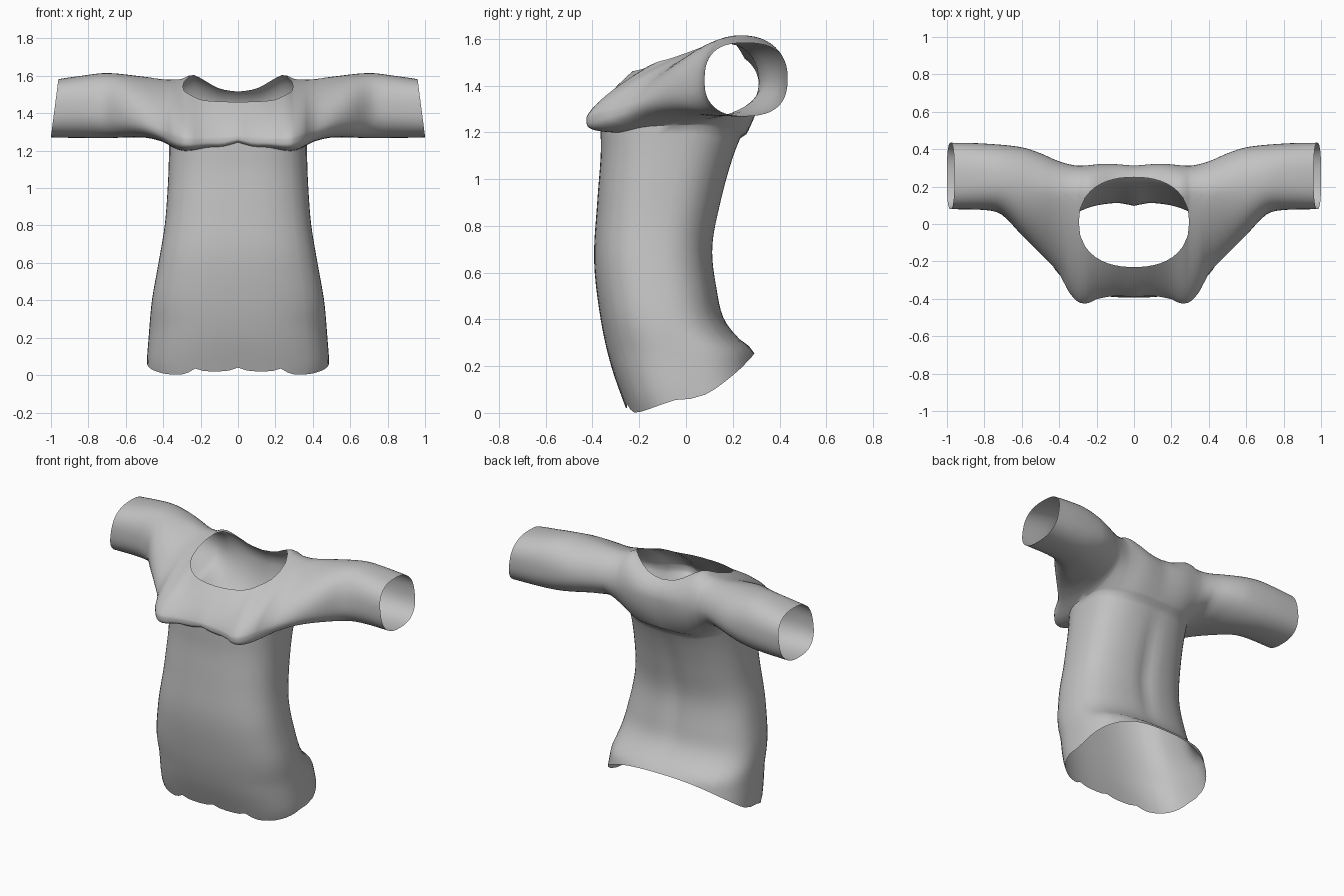
import bpy, bmesh, math

if "Cube" in bpy.data.objects:
    bpy.data.objects.remove(bpy.data.objects["Cube"])


def curve(*pts):
    """Smooth interpolation through (position, value) pairs."""
    n = len(pts)

    def slope(i):
        a, b = pts[max(i - 1, 0)], pts[min(i + 1, n - 1)]
        return (b[1] - a[1]) / (b[0] - a[0])

    def f(x):
        if x <= pts[0][0]:
            return pts[0][1]
        for i in range(n - 1):
            (x0, y0), (x1, y1) = pts[i], pts[i + 1]
            if x <= x1:
                h = x1 - x0
                t = (x - x0) / h
                return ((1 + 2 * t) * (1 - t) ** 2 * y0 + t * t * (3 - 2 * t) * y1
                        + h * t * (1 - t) * ((1 - t) * slope(i) - t * slope(i + 1)))
        return pts[-1][1]
    return f


BODY_W, NECK_W, N = 0.37, 0.295, 12

# Torso outline by height
front_y = curve((0, -.25), (.2, -.32), (.4, -.365), (.65, -.393), (.9, -.38), (1.1, -.365), (1.2, -.365))
back_y = curve((.1, .31), (.2, .302), (.27, .285), (.32, .225), (.4, .165), (.5, .138), (.7, .115),
               (.9, .15), (1.1, .205), (1.25, .265))
half_w = curve((0, .475), (.05, .487), (.2, .478), (.4, .46), (.6, .425), (.8, .392), (1, .376), (1.15, BODY_W), (1.3, BODY_W))

# Yoke and sleeve outline by distance from the middle
chest_y = curve((0, -.39), (.1, -.385), (.2, -.402), (.25, -.425), (.3, -.415), (.35, -.36), (.4, -.265),
                (.5, -.16), (.6, -.06), (.7, .045), (.77, .072), (1, .08))
chest_z = curve((0, 1.275), (.1, 1.265), (.28, 1.265), (.4, 1.3), (.6, 1.38), (.8, 1.42), (1, 1.42))
nape_y = curve((0, .312), (.15, .322), (.3, .312), (.4, .335), (.5, .378), (.6, .41), (.8, .43), (1, .435))
nape_z = curve((0, 1.4), (.3, 1.42), (.6, 1.43), (1, 1.43))
ridge_y = curve((0, .17), (.3, .17), (.4, .175), (.55, .2), (.75, .24), (1, .255))
ridge_z = curve((0, 1.54), (.1, 1.55), (.2, 1.592), (.25, 1.605), (.3, 1.585), (.38, 1.58), (.5, 1.595),
                (.7, 1.615), (.85, 1.6), (1, 1.58))
under_y = curve((0, -.055), (BODY_W, -.055), (.45, .06), (.6, .18), (.75, .24), (1, .255))
under_z = curve((0, 1.0), (.2, 1.06), (.3, 1.15), (BODY_W, 1.23), (.41, 1.25), (.5, 1.27), (.7, 1.268), (1, 1.27))
lip_z = curve((0, 1.235), (.08, 1.208), (.16, 1.21), (.27, 1.197), (.32, 1.205), (BODY_W, 1.23))
neck_front_z = curve((0, 1.46), (.15, 1.466), (.22, 1.48), (NECK_W, 1.53))
# Roundness of each quarter of the section (1 = ellipse, less = squarer, more = straighter)
chest_p = curve((0, 1.6), (.3, 1.5), (.45, 1.4), (.6, 1.1), (.75, .85), (1, .76))
nape_p = curve((0, 1), (.4, 1), (.75, .85), (1, .78))
lip_q = curve((0, .45), (.32, .45), (.5, .75), (.75, .85), (1, .78))
arm_q = curve((0, 1), (.4, 1), (.75, .85), (1, .78))


def sq(u, n):
    return max(0, 1 - min(u, 1) ** n) ** (1 / n)


def body_point(u, z, back):
    f, b = front_y(z), back_y(z)
    mid, half = (f + b) / 2, (b - f) / 2
    y = mid + (half if back else -half) * sq(u, 2.6 + max(0, .35 - z))
    x = u * half_w(z)
    if back:  # shallow furrow down the spine
        y -= .018 * math.exp(-(x / .05) ** 2) * max(0, math.sin(math.pi * min(max((z - .3) / .9, 0), 1)))
    return (x, y, z)


def cut_angle(ratio, p):
    return min(max(ratio, 0), 1) ** (1 / p)


def power(v, p):
    return v ** p if v > 1e-9 else 0


def side_mid(x, back):
    return (nape_y(x), nape_z(x)) if back else (chest_y(x), chest_z(x))


def upper(x, a):
    """Point on the upper section: a runs from chest (-90) over the ridge to nape (+90)."""
    back = a > 0
    p = nape_p(x) if back else chest_p(x)
    my, mz = side_mid(x, back)
    ty, tz = ridge_y(x), ridge_z(x)
    s, c = power(abs(math.sin(a)), p), power(math.cos(a), p)
    return (ty + (my - ty) * s, mz + (tz - mz) * c)


def upper_angle(x, y):
    back = y > ridge_y(x)
    my, _ = side_mid(x, back)
    a = math.asin(cut_angle((y - ridge_y(x)) / (my - ridge_y(x)), nape_p(x) if back else chest_p(x)))
    return a if back else -a


def lower(x, a, back):
    """Point on the lower section: a runs from chest or nape (0) to underarm (90)."""
    q = arm_q(x) if back else lip_q(x)
    my, mz = side_mid(x, back)
    uy, uz = under_y(x), under_z(x) if back or x > BODY_W else lip_z(x)
    return (uy + (my - uy) * power(math.cos(a), q), mz + (uz - mz) * power(math.sin(a), q))


def lower_end(x, back):
    """Angle where the yoke meets the torso."""
    if x >= BODY_W:
        return math.pi / 2
    y = body_point(x / BODY_W, 1.21, back)[1]
    my, _ = side_mid(x, back)
    return math.acos(cut_angle((y - under_y(x)) / (my - under_y(x)), arm_q(x) if back else lip_q(x)))


def body_top(u, back):
    x = u * BODY_W
    return lower(x, lower_end(x, back), back)[1]


seam_y = curve((NECK_W, .01), (.36, .1), (.45, .18), (.55, .2))
back_hem = curve((0, .06), (.2, .08), (.45, .125), (.75, .19), (1, .255))
front_hem = curve((0, .02), (.4, .018), (.62, .003), (.8, .006), (.92, .022), (.98, .042), (1, .06))


def hem(u, back):
    if back:
        return back_hem(sq(u, 2.6))
    return front_hem(u) + .02 * math.exp(-(u / .08) ** 2) + .022 * math.exp(-((u - .48) / .07) ** 2)


def strip(x, back):
    """Cross-section from neck or shoulder seam down to torso or underarm."""
    if x < NECK_W:
        y0 = .01 + (.24 if back else -.24) * sq(x / NECK_W, 2.3)
    else:
        y0 = seam_y(x) if x < .55 else ridge_y(x)
    a0, a1 = upper_angle(x, y0), (math.pi / 2 if back else -math.pi / 2)
    end = lower_end(x, back)
    pts = [upper(x, a0 + (a1 - a0) * i / N) for i in range(N + 1)]
    if x < NECK_W and not back:  # lift the chest to the front neckline
        mz = chest_z(x)
        k = (neck_front_z(x) - mz) / (pts[0][1] - mz)
        k = 1 + (k - 1) * min(1, (NECK_W - x) / .06)
        pts = [(y, mz + (z - mz) * k) for y, z in pts]
    pts += [lower(x, end * i / N, back) for i in range(1, N + 1)]
    if x <= BODY_W:
        pts[-1] = body_point(x / BODY_W, pts[-1][1], back)[1:]
    # cuffs lean outward toward the bottom
    lean = min(max((x - .7) / .28, 0), 1)
    return [(x + (1.43 - z) * .13 * lean, y, z) for y, z in pts]


bm = bmesh.new()


def loft(rows):
    grid = [[bm.verts.new(p) for p in r] for r in rows]
    for a, b in zip(grid, grid[1:]):
        for i in range(len(a) - 1):
            bm.faces.new((a[i], a[i + 1], b[i + 1], b[i]))


body_x = [BODY_W * math.sin(math.pi / 2 * k / 16) for k in range(16)] + [BODY_W]
body_x = sorted(body_x + [NECK_W, .288])
sleeve_x = [BODY_W + (.98 - BODY_W) * k / 20 for k in range(1, 21)]
for back in (False, True):
    # Torso panel
    rows = []
    for x in body_x:
        u = x / BODY_W
        lo, hi = hem(u, back), body_top(u, back)
        rows.append([body_point(u, lo + (hi - lo) * k / 30, back) for k in range(31)])
    loft(rows)
    # Yoke and sleeve panel
    loft([strip(x, back) for x in body_x + sleeve_x])

bmesh.ops.remove_doubles(bm, verts=bm.verts, dist=.0008)
bmesh.ops.dissolve_degenerate(bm, edges=bm.edges, dist=.0001)
bmesh.ops.recalc_face_normals(bm, faces=bm.faces)
mesh = bpy.data.meshes.new("shirt")
bm.to_mesh(mesh)
bm.free()
shirt = bpy.data.objects.new("shirt", mesh)
bpy.context.collection.objects.link(shirt)

# Plain grey cloth
cloth = bpy.data.materials.new("grey_cloth")
cloth.diffuse_color = (.54, .54, .54, 1)
cloth.use_nodes = True
cloth.node_tree.nodes["Principled BSDF"].inputs["Base Color"].default_value = cloth.diffuse_color
mesh.materials.append(cloth)

# Mirror the other half and smooth
bpy.context.view_layer.objects.active = shirt
shirt.select_set(True)
bpy.ops.object.shade_smooth_by_angle(angle=math.radians(60))
mirror = shirt.modifiers.new("mirror", 'MIRROR')
mirror.use_clip = True
mirror.merge_threshold = .001
